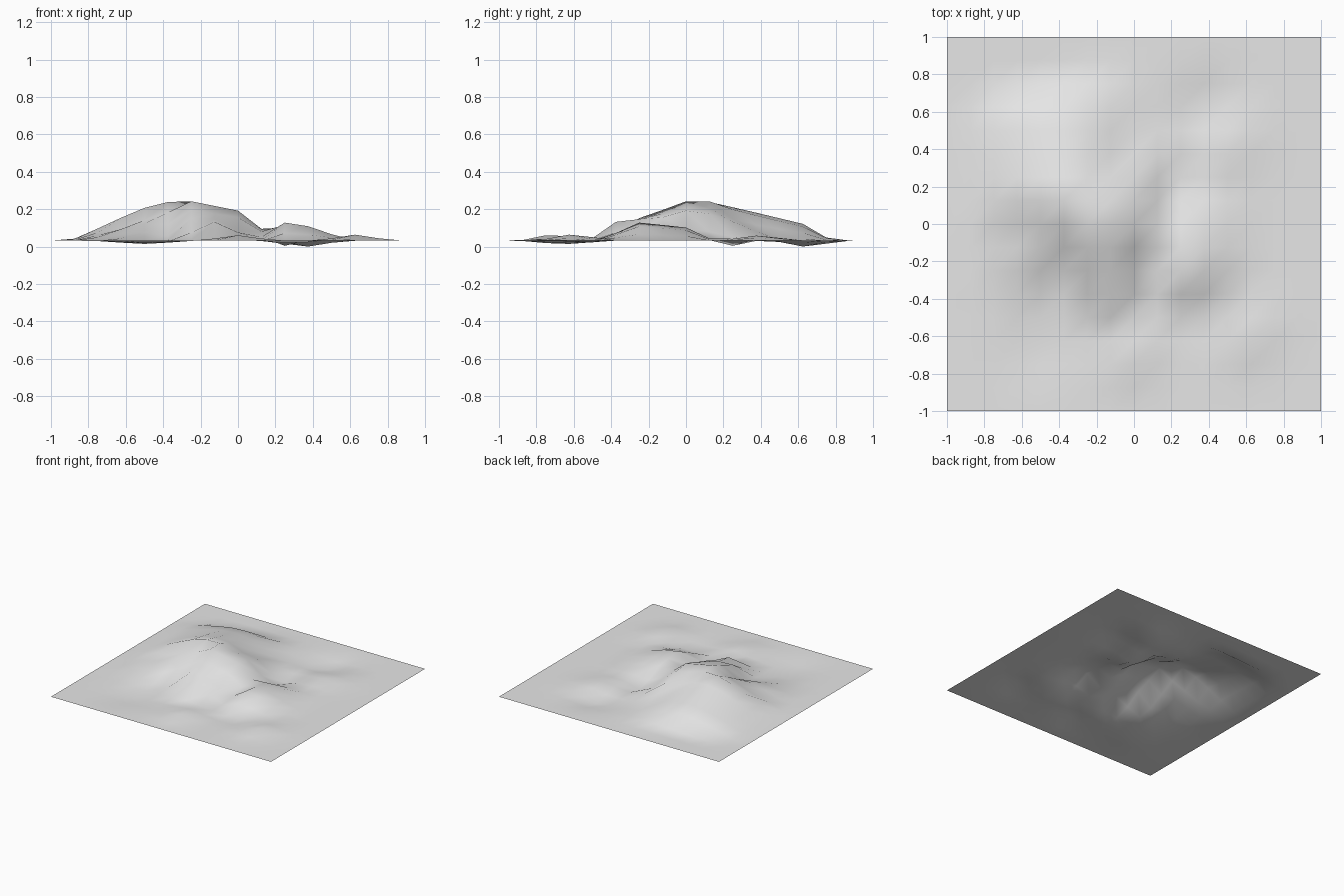
import bpy, bmesh, math
from mathutils import Vector

cube = bpy.data.objects.get("Cube")
if cube:
    bpy.data.objects.remove(cube)

BASE = 0.03
CELLS = 16

# Crests: start, end, start height, end height, left width, right width, end cap
RIDGES = [
    ((-.625, -.25), (-.25, .125), .03, .21, .45, .25, .2),   # west cliff crest
    ((-.25, .125), (-.25, -.25), .21, .12, .45, .14, .2),    # south spur
    ((-.25, 0), (0, 0), .21, .16, .6, .4, .22),              # east shoulder
    ((-.25, -.1), (-.125, -.375), .17, .1, .26, .2, .15),    # front spur
    ((-.33, .125), (-.4, .62), .21, .09, .68, .5, .16),      # back ridge
    ((.25, 0), (.25, -.28), .07, .1, .42, .14, .18),         # small east ridge
]

# Gentle mounds and hollows: x, y, radius, height
MOUNDS = [
    (.375, .62, .15, -.035), (-.5, -.65, .18, -.018),
    (.5, .42, .16, .03), (.625, -.6, .13, .033),
    (0, -.7, .13, .033), (.2, .22, .1, -.04),
    (.3, -.5, .15, -.012), (-.7, -.1, .12, .01),
]


def falloff(distance, width):
    return 0.5 + 0.5 * math.cos(math.pi * min(abs(distance) / width, 1))


def ridge_height(p, start, end, h0, h1, left, right, cap):
    a, b = Vector(start), Vector(end)
    axis = (b - a).normalized()
    length = (b - a).length
    along = (p - a).dot(axis)
    across = axis.x * (p - a).y - axis.y * (p - a).x
    t = min(max(along / length, 0), 1)
    overshoot = along - t * length
    width = left if across > 0 else right
    return (h0 + (h1 - h0) * t) * falloff(across, width) * falloff(overshoot, cap)


def terrain_height(x, y):
    p = Vector((x, y))
    z = max(ridge_height(p, *r) for r in RIDGES)
    for mx, my, radius, h in MOUNDS:
        z += h * math.exp(-((x - mx) ** 2 + (y - my) ** 2) / radius ** 2)
    # Fade to level ground at the border
    edge = min(1 - abs(x), 1 - abs(y))
    return BASE + z * min(max(edge / 0.25, 0), 1)


# Terrain sheet with every square split along the same diagonal
bm = bmesh.new()
steps = [2 * i / CELLS - 1 for i in range(CELLS + 1)]
grid = [[bm.verts.new((x, y, terrain_height(x, y))) for x in steps] for y in steps]
for low, high in zip(grid, grid[1:]):
    for i in range(CELLS):
        bm.faces.new((low[i], low[i + 1], high[i + 1]))
        bm.faces.new((low[i], high[i + 1], high[i]))
lowest = min(v.co.z for v in bm.verts)
for v in bm.verts:
    v.co.z -= lowest
for f in bm.faces:
    f.smooth = True
mesh = bpy.data.meshes.new("terrain")
bm.to_mesh(mesh)
bm.free()

# Plain grey ground
grey = bpy.data.materials.new("light_grey")
grey.use_nodes = True
colour = (0.8, 0.8, 0.8, 1)
grey.diffuse_color = colour
grey.node_tree.nodes["Principled BSDF"].inputs["Base Color"].default_value = colour
mesh.materials.append(grey)

terrain = bpy.data.objects.new("terrain", mesh)
bpy.context.collection.objects.link(terrain)
